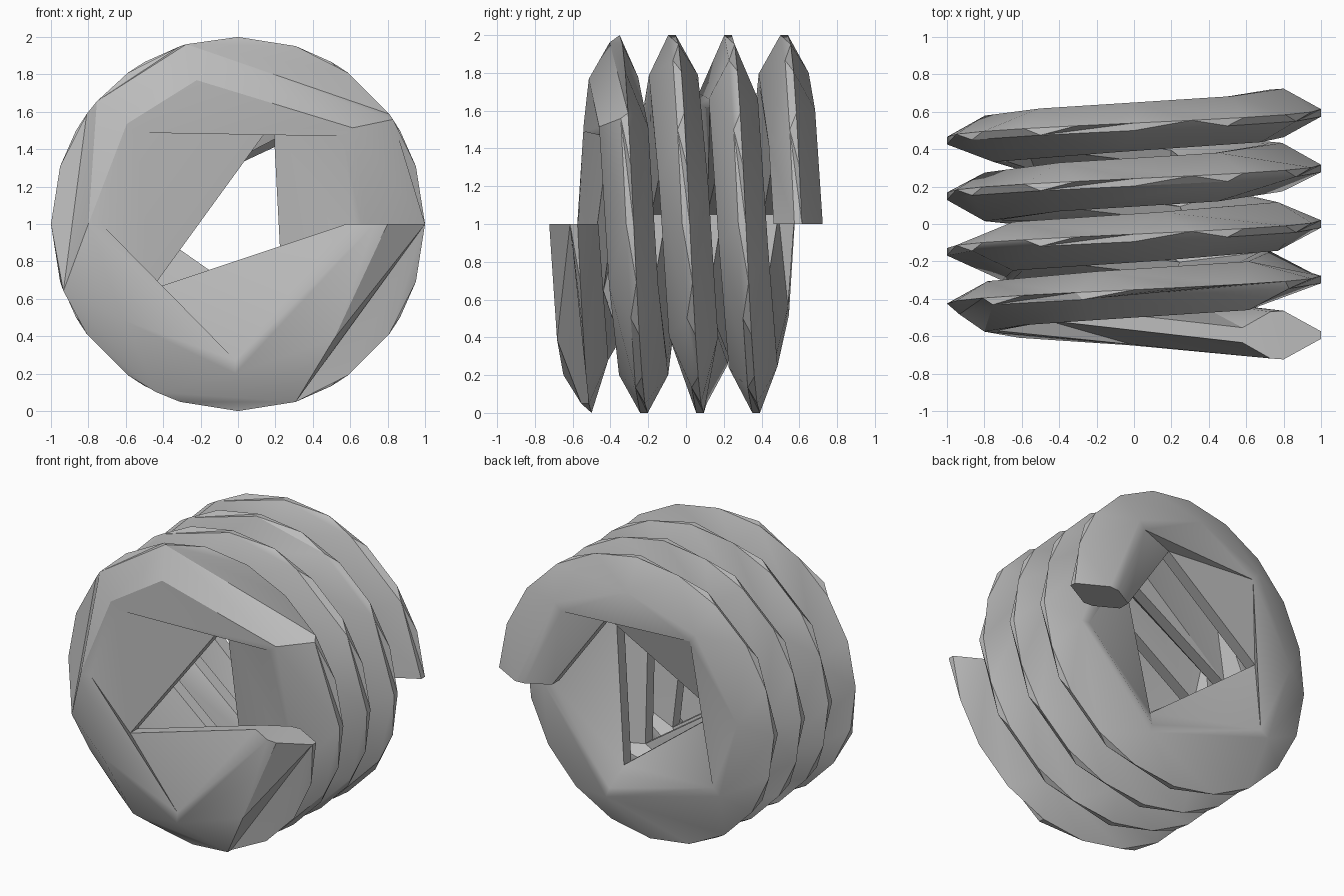
import bpy, bmesh, math

if "Cube" in bpy.data.objects:
    bpy.data.objects.remove(bpy.data.objects["Cube"], do_unlink=True)

TURNS, PITCH = 4, 0.297
END = 360 * TURNS


def stops(first, step, last):
    """Angles along one strand: given first stops, even steps, given last stops."""
    out = list(first)
    while out[-1] + step * 1.4 < last[0]:
        out.append(out[-1] + step)
    return out + list(last)


# Strands around the flattened eight-sided section: radius, y offset, angles
inner = [0, 143, 289, 425, 545, 660, 785, 905, 1025, 1150, 1265, 1370, END]
strands = [
    (1.00, -0.02, stops([0, 72, 116, 159, 221, 254, 326, 360], 30, [END])),
    (0.80, -0.13, stops([0, 50, 91, 140, 180, 222, 254, 320], 64, [END])),
    (0.73, -0.125, stops([0, 91, 180, 222, 320], 64, [END])),
    (0.58, -0.04, inner),
    (0.58, 0.04, inner),
    (0.73, 0.125, stops([0], 64, [1150, 1223, 1311, 1391, END])),
    (0.80, 0.13, stops([0], 64, [1150, 1223, 1265, 1311, 1350, 1391, END])),
    (1.00, 0.02, stops([0], 18, [END])),
]


def coil_point(radius, dy, angle):
    a = math.radians(angle)
    y = (angle / 360 - TURNS / 2) * PITCH + dy
    return (radius * math.cos(a), y, 1 - radius * math.sin(a))


bm = bmesh.new()
rows = [[bm.verts.new(coil_point(r, dy, a)) for a in angles]
        for r, dy, angles in strands]

# Zip neighbouring strands together with triangles
for k, row in enumerate(rows):
    n = (k + 1) % len(rows)
    other, a1, a2 = rows[n], strands[k][2], strands[n][2]
    i = j = 0
    while i < len(row) - 1 or j < len(other) - 1:
        step_first = j == len(other) - 1 or (
            i < len(row) - 1 and a1[i + 1] <= a2[j + 1])
        if step_first:
            bm.faces.new((row[i], row[i + 1], other[j]))
            i += 1
        else:
            bm.faces.new((row[i], other[j + 1], other[j]))
            j += 1

# Flat end caps
bm.faces.new([row[0] for row in rows])
bm.faces.new([row[-1] for row in rows])
bmesh.ops.recalc_face_normals(bm, faces=bm.faces[:])

mesh = bpy.data.meshes.new("coil")
bm.to_mesh(mesh)
bm.free()
coil = bpy.data.objects.new("coil", mesh)
bpy.context.collection.objects.link(coil)

# Plain grey material
grey = bpy.data.materials.new("grey")
grey.use_nodes = True
colour = (0.5, 0.5, 0.5, 1)
grey.diffuse_color = colour
for node in grey.node_tree.nodes:
    if node.type == 'BSDF_PRINCIPLED':
        node.inputs["Base Color"].default_value = colour
mesh.materials.append(grey)

# Soft shading with the hard creases kept
bpy.ops.object.select_all(action='DESELECT')
coil.select_set(True)
bpy.context.view_layer.objects.active = coil
bpy.ops.object.shade_smooth_by_angle(angle=math.radians(30))
